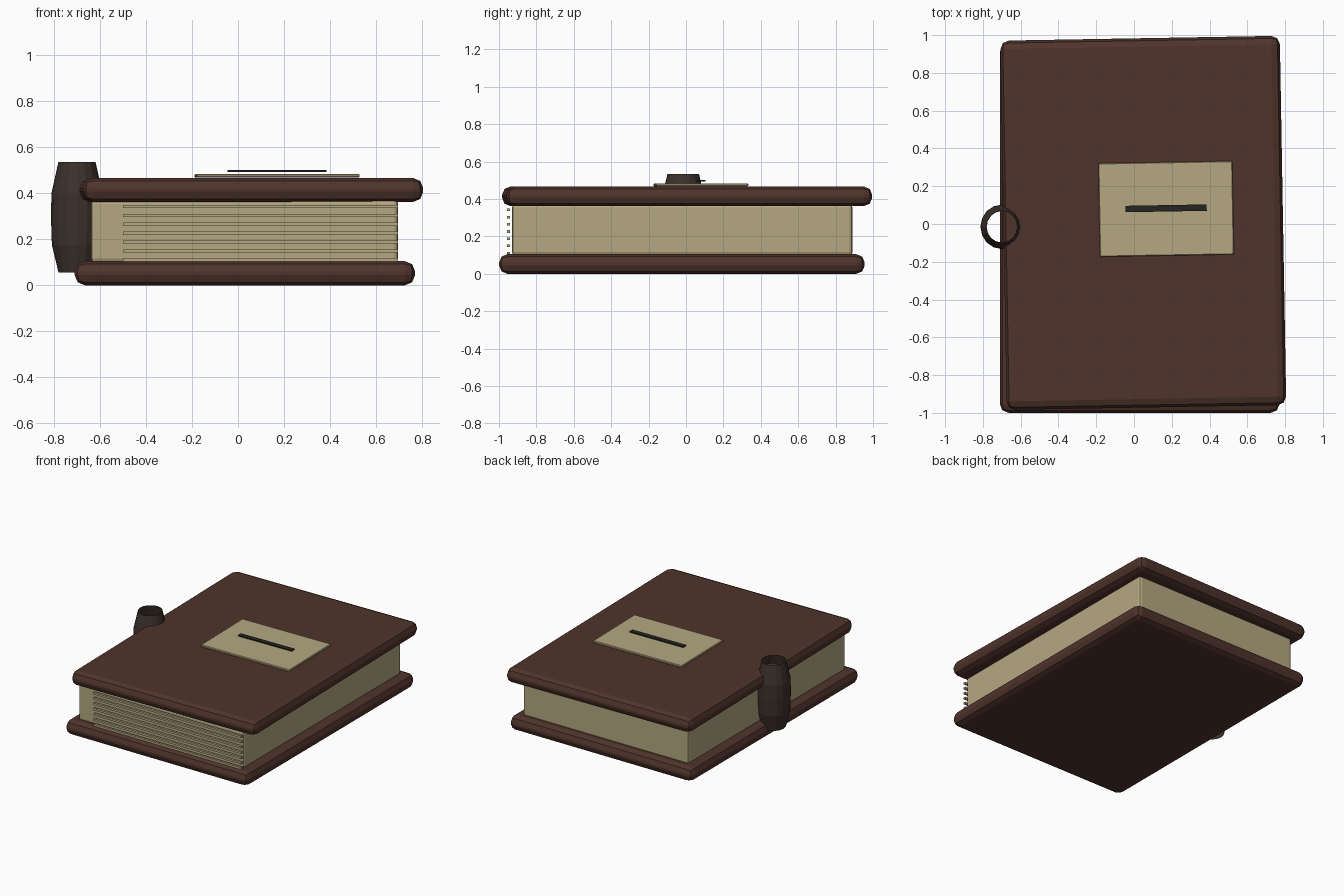
import bpy, bmesh
from math import radians, cos, sin, pi

if "Cube" in bpy.data.objects:
    bpy.data.objects.remove(bpy.data.objects["Cube"])


def material(name, rgb):
    m = bpy.data.materials.new(name)
    m.diffuse_color = (*rgb, 1)
    m.use_nodes = True
    m.node_tree.nodes["Principled BSDF"].inputs["Base Color"].default_value = m.diffuse_color
    return m


LEATHER = material("leather", (0.08, 0.034, 0.025))
PAPER = material("paper", (0.46, 0.39, 0.22))
STRAP = material("dark_leather", (0.045, 0.031, 0.025))
INK = material("ink", (0.018, 0.018, 0.016))


def finish(name, bm, mat, loc=(0, 0, 0), rot=0):
    me = bpy.data.meshes.new(name)
    bm.to_mesh(me)
    bm.free()
    me.materials.append(mat)
    ob = bpy.data.objects.new(name, me)
    ob.location = loc
    ob.rotation_euler.z = radians(rot)
    bpy.context.collection.objects.link(ob)
    return ob


def box(name, size, loc, mat, rot=0, bevel=0, segments=2):
    bm = bmesh.new()
    bmesh.ops.create_cube(bm, size=1)
    bmesh.ops.scale(bm, vec=size, verts=bm.verts)
    ob = finish(name, bm, mat, loc, rot)
    if bevel:
        mod = ob.modifiers.new("rounded_edges", 'BEVEL')
        mod.width = bevel
        mod.segments = segments
    return ob


# Covers, the top one slightly skewed
box("bottom_cover", (1.48, 1.955, 0.105), (0.03, -0.022, 0.0525), LEATHER, 0, 0.045)
box("top_cover", (1.48, 1.955, 0.105), (0.049, 0.006, 0.4145), LEATHER, 1, 0.045)

# Page block and page-edge strips at the front
box("page_block", (1.335, 1.82, 0.275), (0.028, -0.02, 0.235), PAPER, 0, 0.018)
for i in range(7):
    box(f"page_edge_{i + 1}", (1.195, 0.016, 0.014), (0.0975, -0.949, 0.111 + 0.0385 * i), PAPER)

# Label plate and ink stroke
box("label", (0.71, 0.495, 0.016), (0.17, 0.08, 0.476), PAPER, 1, 0.004, 1)
box("label_stroke", (0.43, 0.034, 0.008), (0.17, 0.083, 0.497), INK, 1)

# Open barrel-shaped spine tube
N = 16
bm = bmesh.new()
rings = []
for z, r in ((0.055, 0.08), (0.175, 0.109), (0.295, 0.113), (0.40, 0.111), (0.535, 0.081)):
    rings.append([bm.verts.new((r * cos(2 * pi * k / N), 1.04 * r * sin(2 * pi * k / N), z))
                  for k in range(N)])
for a, b in zip(rings, rings[1:]):
    for k in range(N):
        j = (k + 1) % N
        bm.faces.new((a[k], a[j], b[j], b[k]))
finish("spine_tube", bm, STRAP, (-0.70, -0.015, 0))
